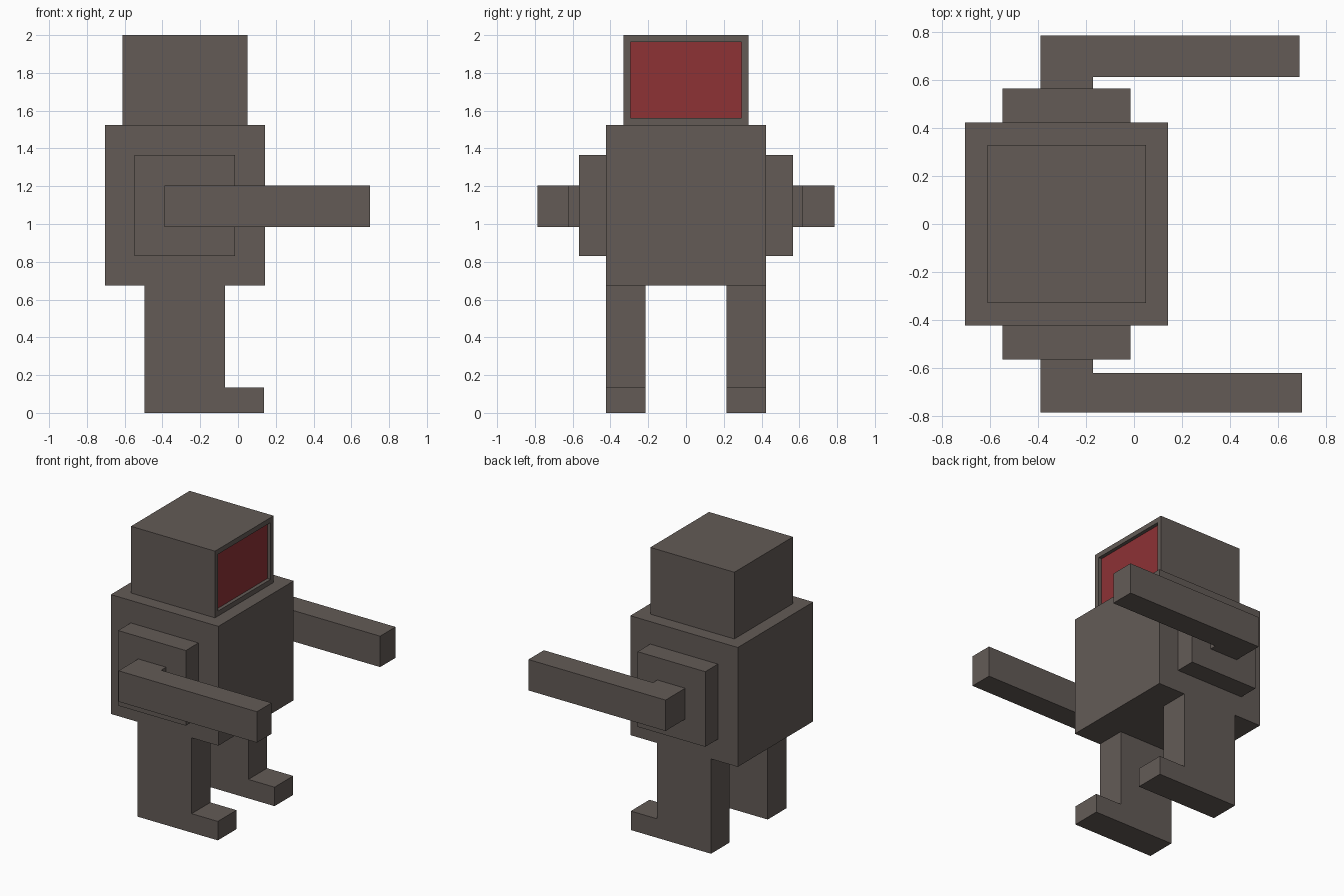
import bpy
import bmesh
from mathutils import Vector

cube = bpy.data.objects.get("Cube")
if cube:
    bpy.data.objects.remove(cube, do_unlink=True)


def material(name, rgb):
    mat = bpy.data.materials.new(name)
    mat.use_nodes = True
    mat.diffuse_color = (*rgb, 1)
    bsdf = next(n for n in mat.node_tree.nodes if n.type == "BSDF_PRINCIPLED")
    bsdf.inputs["Base Color"].default_value = (*rgb, 1)
    return mat


brown = material("grey_brown", (0.125, 0.105, 0.094))
red = material("dark_red", (0.27, 0.032, 0.036))


def finish(name, bm, *mats):
    bmesh.ops.recalc_face_normals(bm, faces=bm.faces[:])
    mesh = bpy.data.meshes.new(name)
    bm.to_mesh(mesh)
    bm.free()
    for mat in mats:
        mesh.materials.append(mat)
    obj = bpy.data.objects.new(name, mesh)
    bpy.context.collection.objects.link(obj)
    return obj


def box_mesh(xs, ys, zs):
    bm = bmesh.new()
    bmesh.ops.create_cube(bm, size=1)
    for v in bm.verts:
        v.co = Vector([(a + b) / 2 + c * (b - a) for c, (a, b) in zip(v.co, (xs, ys, zs))])
    return bm


def extruded(name, points, offset):
    """Flat outline pushed along an offset."""
    bm = bmesh.new()
    face = bm.faces.new([bm.verts.new(p) for p in points])
    new = bmesh.ops.extrude_face_region(bm, geom=[face])["geom"]
    bmesh.ops.translate(bm, vec=offset, verts=[g for g in new if isinstance(g, bmesh.types.BMVert)])
    return finish(name, bm, brown)


# Body
finish("torso", box_mesh((-0.705, 0.142), (-0.424, 0.424), (0.675, 1.525)), brown)

# Head with a recessed red screen facing +x
bm = box_mesh((-0.612, 0.05), (-0.33, 0.33), (1.525, 2.0))
bm.normal_update()
screen = max(bm.faces, key=lambda f: f.normal.x)
bmesh.ops.inset_region(bm, faces=[screen], thickness=0.05)
bmesh.ops.inset_region(bm, faces=[screen], thickness=0, depth=-0.025)
screen.material_index = 1
finish("head", bm, brown, red)

# Shoulders, arms and legs on each side; the arms differ slightly
for side, s, tip, inner in (("front", -1, 0.70, 0.622), ("back", 1, 0.69, 0.614)):
    finish(side + "_shoulder",
           box_mesh((-0.548, -0.015), sorted((s * 0.424, s * 0.566)), (0.83, 1.365)), brown)

    arm = [(-0.39, 0.566), (-0.17, 0.566), (-0.17, inner), (tip, inner), (tip, 0.787), (-0.39, 0.787)]
    extruded(side + "_arm", [(x, s * y, 0.985) for x, y in arm], (0, 0, 0.22))

    leg = [(-0.494, 0), (0.138, 0), (0.138, 0.135), (-0.068, 0.135), (-0.068, 0.675), (-0.494, 0.675)]
    extruded(side + "_leg", [(x, s * 0.214, z) for x, z in leg], (0, s * 0.21, 0))
